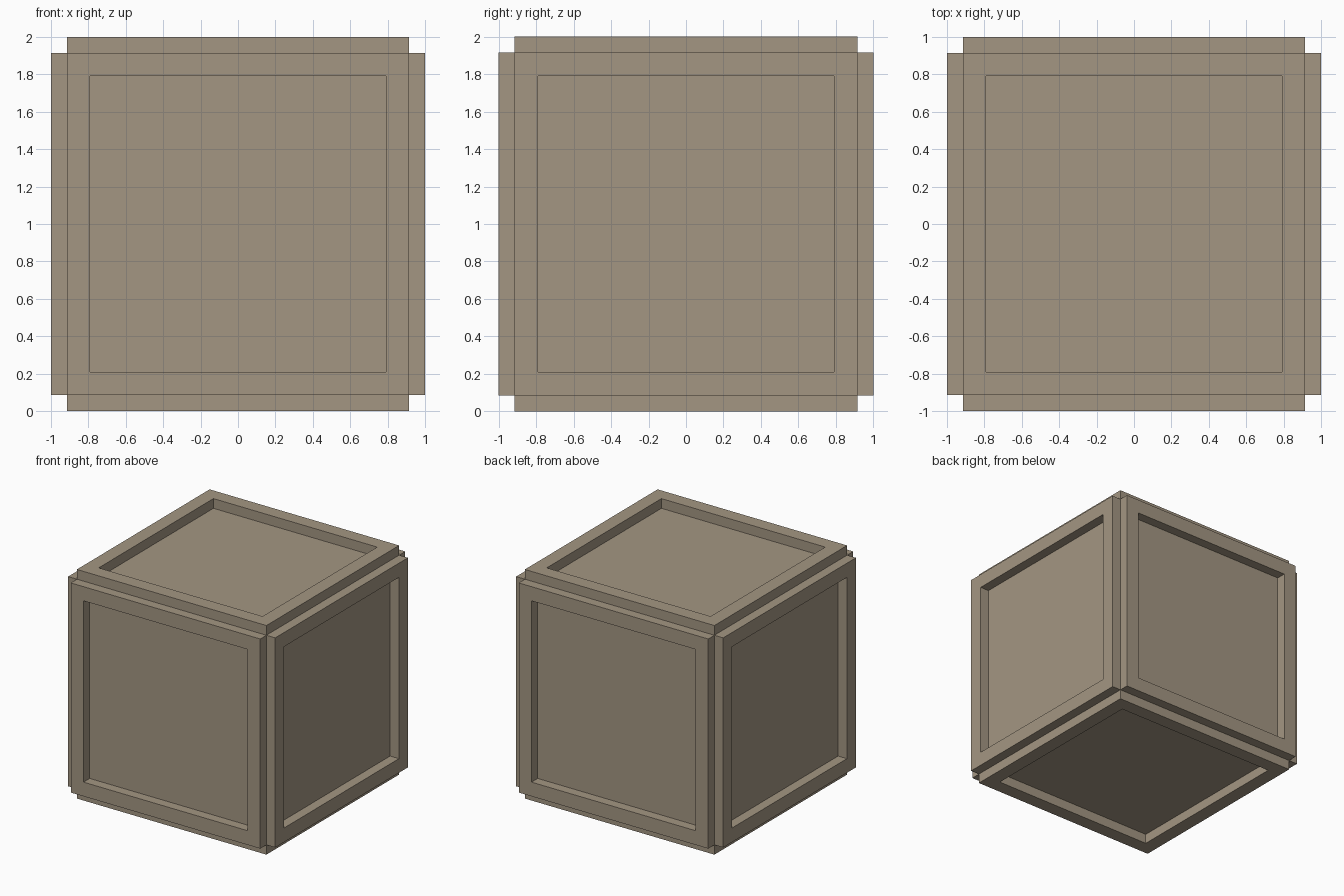
import bpy
import bmesh
from math import pi
from mathutils import Matrix, Vector

CORE = 0.915      # half size of the inner block
FRAME = 1.0       # distance of the frame faces from the centre
OPENING = 0.74    # half size of the frame openings

cube = bpy.data.objects.get("Cube")
if cube:
    bpy.data.objects.remove(cube, do_unlink=True)

# Weathered wood colour
wood = bpy.data.materials.new("taupe_wood")
wood.use_nodes = True
colour = (0.37, 0.307, 0.225, 1)
wood.diffuse_color = colour
shader = next(n for n in wood.node_tree.nodes if n.type == 'BSDF_PRINCIPLED')
shader.inputs["Base Color"].default_value = colour
shader.inputs["Roughness"].default_value = 0.9


def add_object(name, bm):
    mesh = bpy.data.meshes.new(name)
    bm.to_mesh(mesh)
    bm.free()
    mesh.materials.append(wood)
    obj = bpy.data.objects.new(name, mesh)
    bpy.context.collection.objects.link(obj)
    obj.location.z = FRAME
    return obj


def add_frame(name, rotation):
    """Square frame raised from the top of the block, then turned to its side."""
    bm = bmesh.new()
    bmesh.ops.create_grid(bm, x_segments=1, y_segments=1, size=CORE,
                          matrix=Matrix.Translation((0, 0, CORE)))
    panel = bm.faces[:]
    bmesh.ops.inset_region(bm, faces=panel, thickness=CORE - OPENING,
                           use_boundary=True)
    bmesh.ops.delete(bm, geom=panel, context='FACES_ONLY')
    raised = bmesh.ops.extrude_face_region(bm, geom=bm.faces[:])["geom"]
    verts = [v for v in raised if isinstance(v, bmesh.types.BMVert)]
    bmesh.ops.translate(bm, verts=verts, vec=Vector((0, 0, FRAME - CORE)))
    bmesh.ops.recalc_face_normals(bm, faces=bm.faces[:])
    # The side resting on the block stays open
    hidden = [f for f in bm.faces if all(v.co.z < CORE + 0.01 for v in f.verts)]
    bmesh.ops.delete(bm, geom=hidden, context='FACES_ONLY')
    bm.transform(rotation)
    add_object(name, bm)


# Inner block, whose sides are the recessed panels
core = bmesh.new()
bmesh.ops.create_cube(core, size=2 * CORE)
add_object("inner_block", core)

# One frame for each side
for name, angle, axis in (("top_frame", 0, 'X'), ("bottom_frame", pi, 'X'),
                          ("front_frame", pi / 2, 'X'), ("back_frame", -pi / 2, 'X'),
                          ("left_frame", pi / 2, 'Y'), ("right_frame", -pi / 2, 'Y')):
    add_frame(name, Matrix.Rotation(angle, 4, axis))
